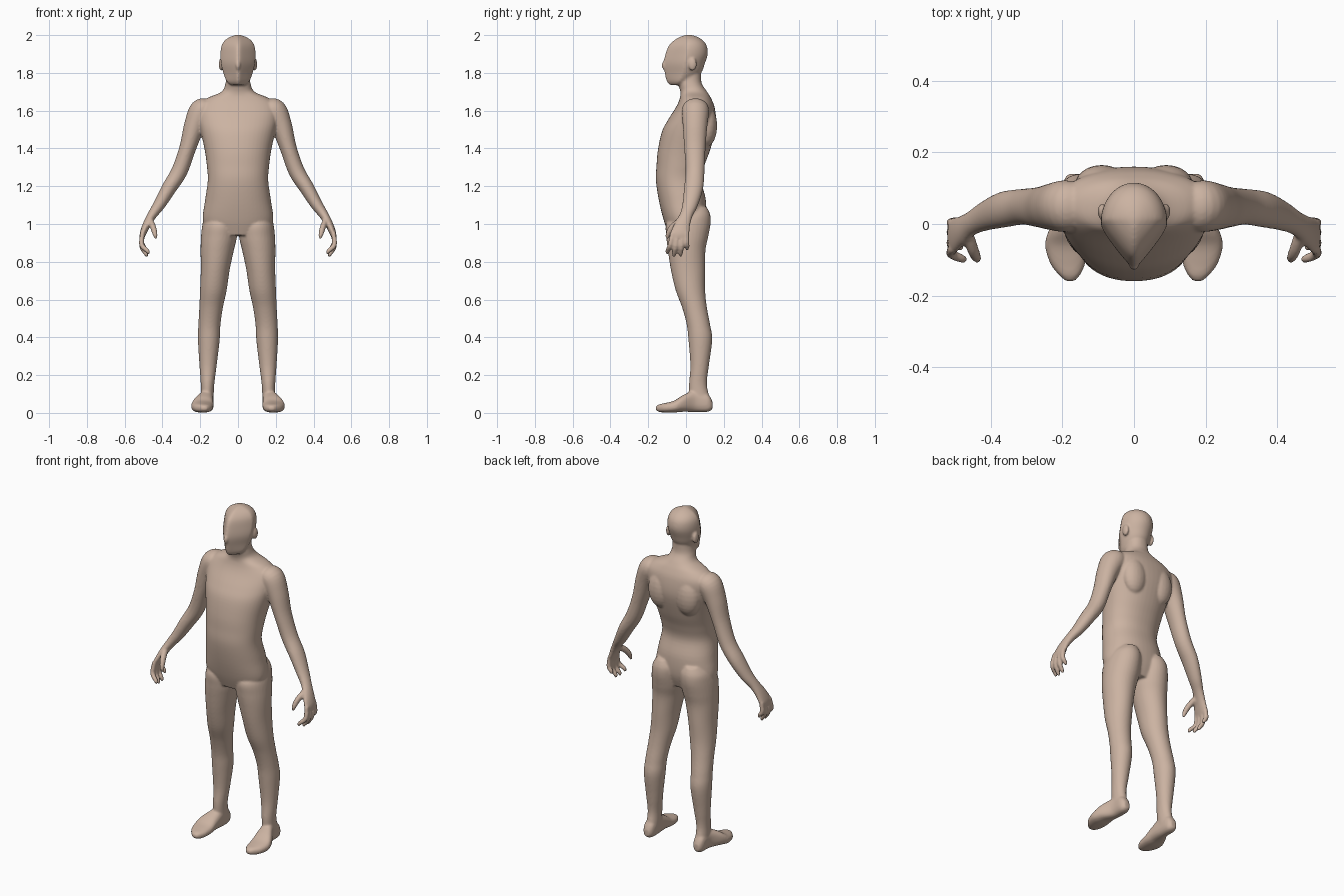
import bpy, bmesh
from math import sin, cos, pi
from mathutils import Vector, Matrix

X, Y, Z = Vector((1, 0, 0)), Vector((0, 1, 0)), Vector((0, 0, 1))
bm = bmesh.new()


def spline(rows, steps=5):
    """Catmull-Rom through rows of numbers."""
    out = []
    for i in range(len(rows) - 1):
        p0, p1, p2, p3 = (rows[max(i - 1, 0)], rows[i], rows[i + 1],
                          rows[min(i + 2, len(rows) - 1)])
        for k in range(steps):
            t = k / steps
            out.append([.5 * (2 * b + (c - a) * t + (2 * a - 5 * b + 4 * c - d) * t * t
                              + (3 * b - a - 3 * c + d) * t ** 3)
                        for a, b, c, d in zip(p0, p1, p2, p3)])
    return out + [list(rows[-1])]


def tube(rows, ref, axis=None, power=2.0, taper=0.0, side=1, n=32):
    """Loft of rings: x, y, z, radius along ref, radius across it."""
    pts = spline(rows)
    rings = []
    for i, (x, y, z, a, b) in enumerate(pts):
        t = axis or (Vector(pts[min(i + 1, len(pts) - 1)][:3])
                     - Vector(pts[max(i - 1, 0)][:3])).normalized()
        u = (ref - t * ref.dot(t)).normalized()
        v = t.cross(u)
        ring = []
        for k in range(n):
            c, s = cos(2 * pi * k / n), sin(2 * pi * k / n)
            cu = abs(c) ** (2 / power) * (1 if c > 0 else -1)
            sv = abs(s) ** (2 / power) * (1 if s > 0 else -1)
            cu *= 1 + taper * min(0, sv)
            p = Vector((x, y, z)) + u * a * cu + v * b * sv
            ring.append(bm.verts.new((p.x * side, p.y, p.z)))
        rings.append(ring)
    for r, q in zip(rings, rings[1:]):
        for k in range(n):
            bm.faces.new((r[k], r[(k + 1) % n], q[(k + 1) % n], q[k]))
    bm.faces.new(rings[0])
    bm.faces.new(rings[-1])


def column(rows, **kw):
    """Upright loft: z, x0, x1, y0, y1."""
    tube([((a + b) / 2, (c + d) / 2, z, (b - a) / 2, (d - c) / 2)
          for z, a, b, c, d in rows], X, axis=Z, **kw)


def ball(center, size):
    m = Matrix.Translation(center) @ Matrix.Diagonal((*size, 1))
    bmesh.ops.create_uvsphere(bm, u_segments=20, v_segments=12, radius=1, matrix=m)


# torso and neck: z, half width, front, back
torso = [(.94, .15, -.09, .08), (1.02, .186, -.118, .105), (1.127, .174, -.144, .105),
         (1.23, .16, -.159, .082), (1.31, .165, -.156, .098), (1.39, .176, -.149, .127),
         (1.487, .197, -.128, .154), (1.55, .21, -.096, .16), (1.62, .212, -.052, .151),
         (1.665, .165, -.033, .133), (1.70, .088, -.03, .112), (1.745, .066, -.042, .083),
         (1.80, .06, -.05, .08)]
column([(z, -w, w, f, b) for z, w, f, b in torso], power=2.2, n=48)

# head: z, half width, front, back
head = [(1.735, .035, -.085, -.01), (1.755, .06, -.102, .03), (1.80, .078, -.113, .08),
        (1.85, .09, -.12, .1), (1.90, .093, -.109, .115), (1.945, .087, -.091, .109),
        (1.975, .067, -.06, .086), (1.994, .034, -.025, .052), (2.002, .006, .005, .02)]
column([(z, -w, w, f, b) for z, w, f, b in head], taper=.62, n=48)

# nose
ball((0, -.112, 1.84), (.014, .017, .026))

leg = [(1.09, .04, .14, -.02, .11), (1.05, .012, .172, -.06, .128), (1.0, .003, .188, -.105, .13),
       (.93, .006, .196, -.104, .117), (.86, .022, .198, -.096, .103),
       (.757, .044, .197, -.08, .101), (.65, .06, .201, -.055, .101),
       (.556, .08, .205, -.02, .111), (.465, .093, .21, .004, .128),
       (.386, .097, .212, .013, .139), (.25, .113, .204, .023, .121),
       (.148, .126, .197, .016, .111), (.06, .13, .197, .02, .13), (.02, .14, .19, .03, .125)]

# foot: y, x0, x1, bottom, top
foot = [(.14, .15, .183, .02, .06), (.115, .133, .198, .006, .1), (.05, .13, .203, .005, .12),
        (-.016, .13, .237, .006, .094), (-.06, .13, .248, .002, .066),
        (-.11, .136, .234, .002, .052), (-.142, .15, .21, .005, .045), (-.16, .166, .19, .015, .034)]

# arm and palm: centre, depth radius, thickness radius
arm = [(.15, .05, 1.62, .06, .04), (.19, .05, 1.60, .072, .066), (.23, .048, 1.52, .065, .056),
       (.267, .047, 1.40, .056, .044), (.31, .048, 1.28, .05, .043), (.365, .04, 1.19, .05, .039),
       (.415, .022, 1.105, .041, .032), (.453, .002, 1.05, .034, .025),
       (.482, -.018, 1.0, .041, .021), (.503, -.032, .95, .05, .017), (.508, -.036, .925, .046, .012)]

# fingers: base y, tip y, tip z, tip x
fingers = [(-.07, -.097, .84, .472), (-.046, -.063, .826, .48),
           (-.02, -.028, .828, .482), (.003, .006, .86, .488)]

for s in (1, -1):
    # leg
    column(leg, side=s)
    # foot
    tube([((a + b) / 2, y, (c + d) / 2, (b - a) / 2, (d - c) / 2) for y, a, b, c, d in foot],
         X, axis=-Y, power=2.5, side=s)
    # arm
    tube(arm, Y, side=s)
    # fingers
    for yb, yt, zt, xt in fingers:
        tube([(.505, yb, .955, .013, .013), (.51, (yb + yt) / 2, (.94 + zt) / 2, .0135, .0135),
              (xt + .008, yt, zt + .018, .012, .012), (xt, yt, zt, .007, .007)], Y, side=s, n=16)
    # thumb
    tube([(.465, -.025, 1.02, .018, .016), (.45, -.07, .985, .018, .016),
          (.44, -.093, .95, .014, .014), (.435, -.1, .922, .008, .008)], Y, side=s, n=16)
    # ear
    ball((.089 * s, .035, 1.845), (.013, .022, .034))
    # shoulder blade
    ball((.09 * s, .11, 1.52), (.075, .055, .11))

bmesh.ops.recalc_face_normals(bm, faces=bm.faces)
mesh = bpy.data.meshes.new("body")
bm.to_mesh(mesh)
bm.free()
body = bpy.data.objects.new("body", mesh)
bpy.context.collection.objects.link(body)

# fuse the parts into one skin
fuse = body.modifiers.new("fuse", 'REMESH')
fuse.mode = 'VOXEL'
fuse.voxel_size = .006
fuse.use_smooth_shade = True
relax = body.modifiers.new("relax", 'SMOOTH')
relax.factor = .5
relax.iterations = 6

# skin colour
skin = bpy.data.materials.new("skin")
skin.diffuse_color = (.6, .45, .36, 1)
mesh.materials.append(skin)
